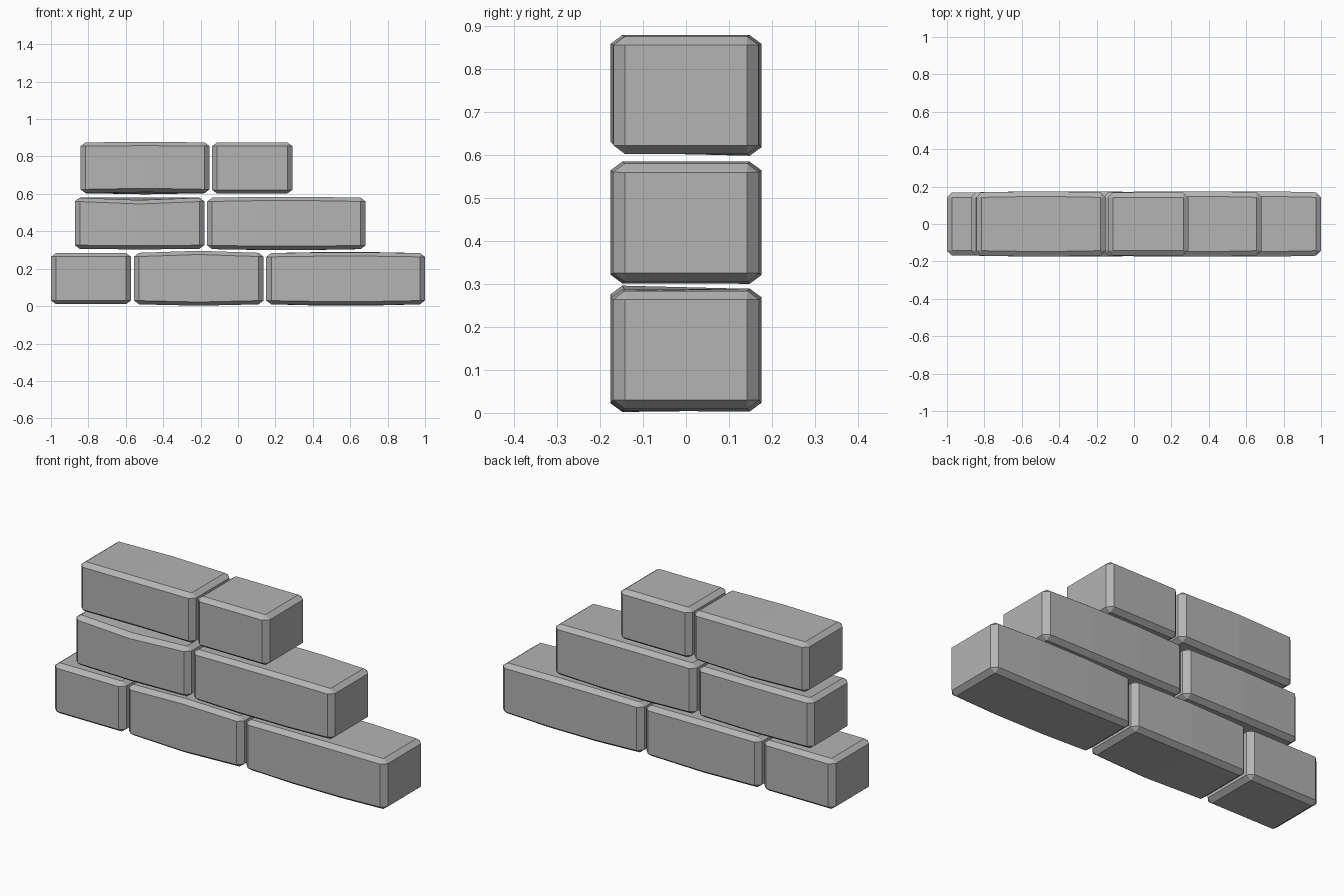
import bpy, bmesh
from math import radians

if "Cube" in bpy.data.objects:
    bpy.data.objects.remove(bpy.data.objects["Cube"])

# Dark grey stone
stone = bpy.data.materials.new("stone")
stone.diffuse_color = (0.456, 0.456, 0.456, 1)
stone.use_nodes = True
stone.node_tree.nodes["Principled BSDF"].inputs["Base Color"].default_value = stone.diffuse_color
STRETCH = 1.35  # z is stretched while bevelling so the chamfers end up flatter


def brick(name, x0, x1, z0, z1, cuts=0, dz=(0, 0, 0, 0), bulge=0.006):
    """Chamfered block; inner sections shift by dz = front/back bottom, back/front top."""
    bm = bmesh.new()
    half = 0.169
    n = cuts + 1
    rings = []
    for i in range(n + 1):
        inner = 0 < i < n
        x = x0 + (x1 - x0) * i / n
        y = half + (bulge if inner else 0)
        corners = [(-y, z0), (y, z0), (y, z1), (-y, z1)]
        rings.append([bm.verts.new((x, cy, (cz + (d if inner else 0)) * STRETCH))
                      for (cy, cz), d in zip(corners, dz)])
    for a, b in zip(rings, rings[1:]):
        for k in range(4):
            j = (k + 1) % 4
            bm.faces.new((a[k], a[j], b[j], b[k]))
    bm.faces.new(rings[0])
    bm.faces.new(rings[-1])
    bmesh.ops.recalc_face_normals(bm, faces=bm.faces)
    # Chamfer only the real box edges, not the section lines
    edges = [e for e in bm.edges if e.calc_face_angle() > radians(40)]
    bmesh.ops.bevel(bm, geom=edges, offset=0.027, offset_type='OFFSET',
                    segments=1, profile=0.5, affect='EDGES', clamp_overlap=True)
    for v in bm.verts:
        v.co.z /= STRETCH
    mesh = bpy.data.meshes.new(name)
    bm.to_mesh(mesh)
    bm.free()
    mesh.materials.append(stone)
    obj = bpy.data.objects.new(name, mesh)
    bpy.context.collection.objects.link(obj)
    return obj


# Bottom course
brick("bottom_short_brick", -1.0, -0.572, 0.010, 0.284)
brick("bottom_medium_brick", -0.556, 0.137, 0.010, 0.284, 1, (-0.008, -0.004, 0.004, 0.012))
brick("bottom_long_brick", 0.151, 1.0, 0.010, 0.283, 2, (-0.005, -0.007, 0.006, 0.004))

# Middle course
brick("middle_medium_brick", -0.872, -0.180, 0.306, 0.580, 1, (-0.003, -0.003, 0.002, -0.014))
brick("middle_long_brick", -0.165, 0.683, 0.305, 0.579, 2, (-0.004, -0.005, 0.005, 0.005))

# Top course
brick("top_medium_brick", -0.842, -0.152, 0.604, 0.875, 1, (0.006, -0.007, 0.003, 0.003))
brick("top_short_brick", -0.139, 0.291, 0.602, 0.875)
